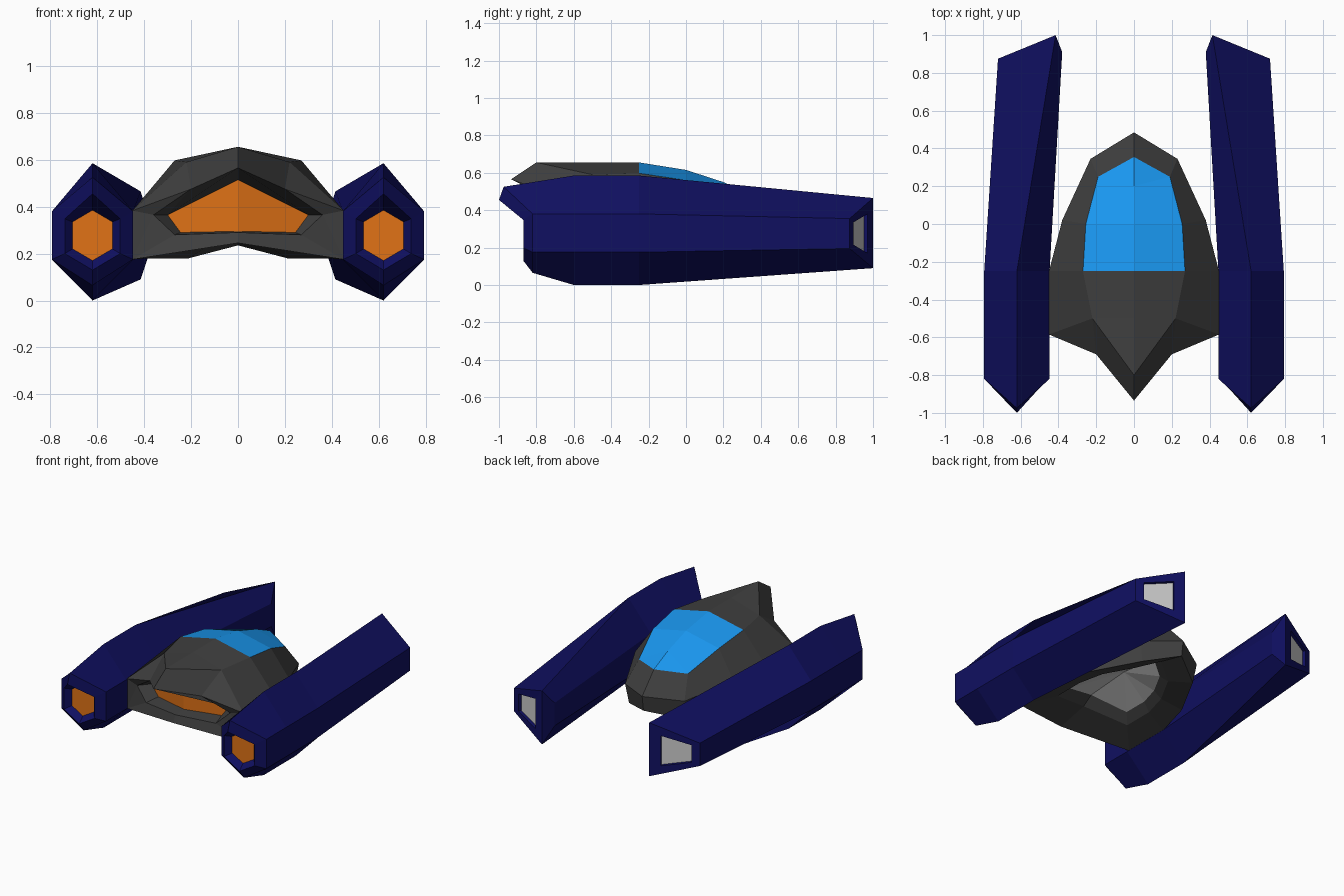
import bpy, bmesh
from mathutils import Vector

if "Cube" in bpy.data.objects:
    bpy.data.objects.remove(bpy.data.objects["Cube"])

COLORS = {
    "dark": (0.05, 0.05, 0.05, 1),
    "navy": (0.005, 0.005, 0.12, 1),
    "orange": (0.75, 0.17, 0.008, 1),
    "sky": (0.01, 0.31, 0.87, 1),
}
MATS = {}
for key, col in COLORS.items():
    MATS[key] = bpy.data.materials.new(key)
    MATS[key].diffuse_color = col


def build(faces, parts):
    """faces: (points, part index) on the +x side; mirrored, oriented and split into named parts."""
    bm = bmesh.new()
    for pts, part in faces:
        for s in (1, -1):
            clean = []
            for p in pts:
                q = Vector((p[0] * s, p[1], p[2]))
                if not any((q - c).length < 1e-5 for c in clean):
                    clean.append(q)
            if len(clean) > 2:
                f = bm.faces.new([bm.verts.new(q) for q in clean])
                f.material_index = part
    bmesh.ops.remove_doubles(bm, verts=bm.verts[:], dist=1e-4)
    bmesh.ops.recalc_face_normals(bm, faces=bm.faces[:])
    for i, (name, mat) in enumerate(parts):
        piece = bm.copy()
        bmesh.ops.delete(piece, geom=[f for f in piece.faces if f.material_index != i], context='FACES')
        for f in piece.faces:
            f.material_index = 0
        me = bpy.data.meshes.new(name)
        piece.to_mesh(me)
        piece.free()
        if mat:
            me.materials.append(MATS[mat])
        bpy.context.collection.objects.link(bpy.data.objects.new(name, me))
    bm.free()


def bridge(a, b, part, closed=False):
    n = len(a)
    return [((a[i], a[(i + 1) % n], b[(i + 1) % n], b[i]), part)
            for i in range(n if closed else n - 1)]


# ---- Central body: half outlines from front centre to rear centre ----
rim = [(0, -.935, .565), (.2, -.69, .475), (.45, -.585, .383), (.45, -.25, .383),
       (.38, .02, .375), (.23, .345, .315), (0, .485, .34)]
top = [(0, -.8, .655), (.22, -.5, .59), (.27, -.25, .597), (.255, 0, .56),
       (.19, .25, .46), (0, .355, .48)]
spine = [(0, -.5, .655), (0, -.25, .655), (0, 0, .615), (0, .2, .55)]
base = [(0, -.72, .245), (.45, -.585, .175), (.45, -.25, .175), (.38, .02, .18),
        (.21, .33, .18), (0, .47, .235)]
HULL, CANOPY, INTAKE, BELLY = range(4)

# sloping upper sides, roof and canopy
faces = bridge(rim, [top[0], top[1]] + top[1:], HULL)
faces += [((top[0], top[1], spine[0]), HULL),
          ((top[1], top[2], spine[1], spine[0]), HULL),
          ((top[2], top[3], spine[2], spine[1]), CANOPY),
          ((top[3], top[4], spine[3], spine[2]), CANOPY),
          ((top[4], top[5], spine[3]), CANOPY)]

# front lip, chin and recessed intake
glow = [(0, -.6, .515), (.3, -.53, .365), (.245, -.53, .29), (0, -.6, .295)]
corner, chin, chin_mid = (.36, -.6, .365), (.27, -.63, .28), (0, -.69, .29)
faces += [((rim[0], rim[1], glow[1], glow[0]), HULL),
          ((rim[1], rim[2], corner), HULL),
          ((rim[1], corner, glow[1]), HULL),
          ((rim[2], base[1], corner), HULL),
          ((corner, base[1], chin), HULL),
          ((chin, base[1], base[0], chin_mid), HULL),
          ((corner, chin, glow[2], glow[1]), HULL),
          ((chin, chin_mid, glow[3], glow[2]), HULL),
          (glow, INTAKE)]

# lower sides and hollow belly
def inset(k, dz):
    return [(x * k, -.1 + (y + .1) * k, z + dz) for x, y, z in base]

ring, bowl = inset(.64, .05), inset(.52, .1)
faces += bridge(rim[2:], base[1:], HULL) + bridge(base, ring, HULL) + bridge(ring, bowl, HULL)
faces += bridge(bowl, [(0, -.1, .37)] * 6, BELLY)
build(faces, [("hull", "dark"), ("canopy", "sky"), ("front_intake", "orange"), ("belly_panel", None)])


# ---- Side pods: hexagonal sections from front to back ----
def hexagon(w, y_top, y_side, zs, x=.62):
    t, u, l, b = zs
    return [(x, y_top, t), (x + w, y_side, u), (x + w, y_side, l),
            (x, y_side, b), (x - w, y_side, l), (x - w, y_side, u)]


sections = [
    hexagon(.085, -.83, -.83, (.385, .335, .22, .17)),
    hexagon(.118, -1.0, -.87, (.455, .348, .2, .13)),
    hexagon(.173, -.975, -.82, (.525, .38, .175, .065)),
    hexagon(.173, -.6, -.6, (.585, .38, .175, 0)),
    hexagon(.173, -.25, -.25, (.585, .38, .175, 0)),
    [(.415, 1, .465), (.72, .875, .355), (.72, .875, .195),
     (.415, 1, .09), (.38, .91, .195), (.38, .91, .355)],
]
POD, LAMP, VENT = range(3)
faces = [(sections[0], LAMP)]
for a, b in zip(sections, sections[1:]):
    faces += bridge(a, b, POD, True)

# slanted tail face with recessed vent
tail = sections[-1]
opening = [(.485, .971, .38), (.67, .8955, .335), (.67, .8955, .215), (.485, .971, .17)]
vent = [(x - .008, y - .02, z) for x, y, z in opening]
faces += [((tail[0], tail[3], tail[4], tail[5]), POD)]
faces += bridge(tail[:4], opening, POD, True) + bridge(opening, vent, POD, True)
faces += [(vent, VENT)]
build(faces, [("side_pods", "navy"), ("pod_front_lamps", "orange"), ("pod_rear_vents", None)])

for m in bpy.data.materials:
    if m.users and not m.is_grease_pencil:
        m.use_nodes = True
        m.node_tree.nodes["Principled BSDF"].inputs["Base Color"].default_value = m.diffuse_color
